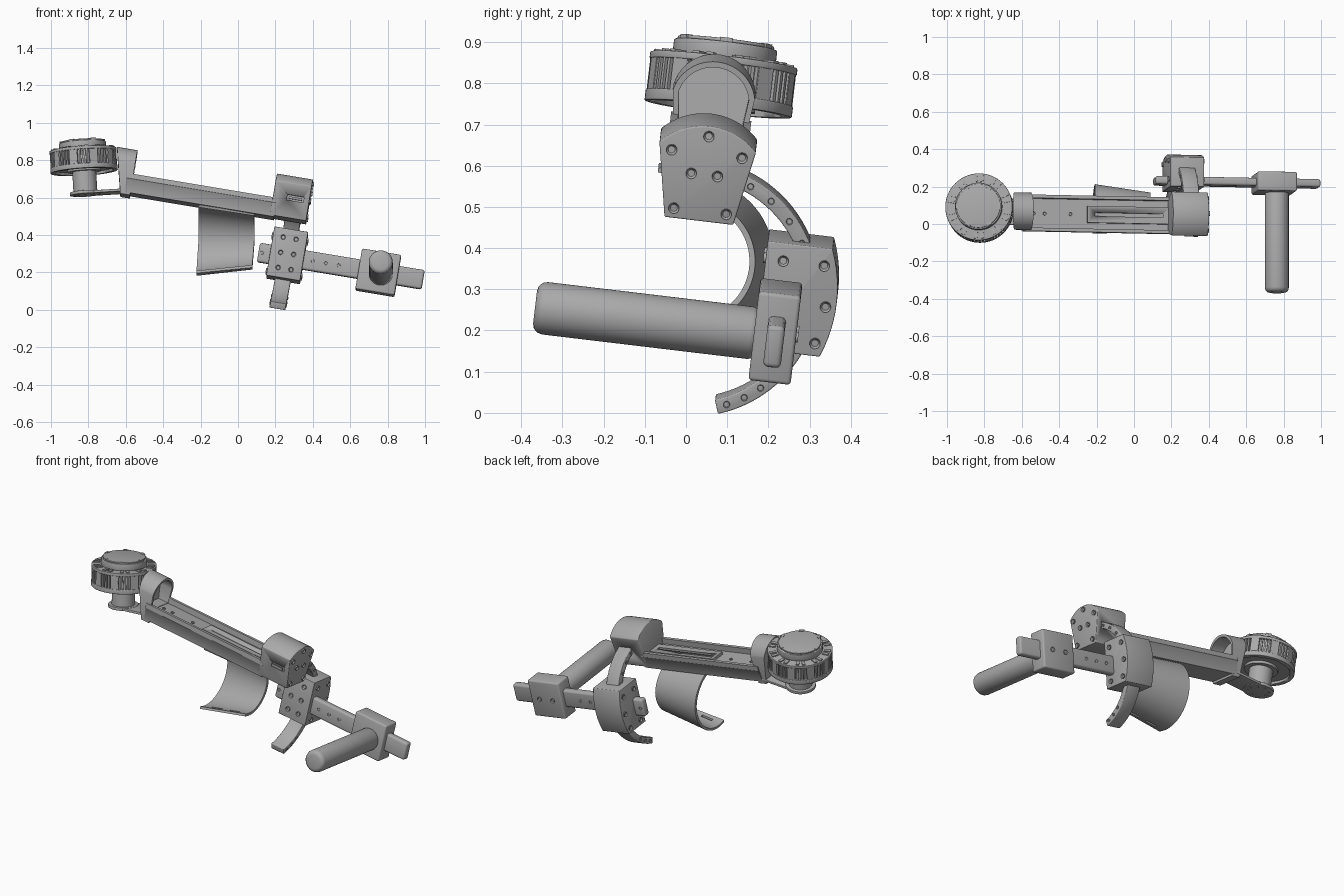
import bpy, bmesh, math
from math import sin, cos, pi, radians
from mathutils import Matrix, Vector

cube = bpy.data.objects.get("Cube")
if cube:
    bpy.data.objects.remove(cube)

grey = bpy.data.materials.new("machine grey")
grey.use_nodes = True
grey.diffuse_color = (0.4, 0.4, 0.4, 1)
grey.node_tree.nodes["Principled BSDF"].inputs["Base Color"].default_value = (0.4, 0.4, 0.4, 1)

# Frames: the whole arm is tilted, the motor leans a little differently
ROLL = Matrix.Rotation(radians(-6.8), 4, 'X')
ARM = Matrix.Translation((0, 0, 0.5)) @ ROLL @ Matrix.Rotation(radians(9.5), 4, 'Y')
MOTOR = Matrix.Translation((-0.826, 0.085, 0.797)) @ ROLL @ Matrix.Rotation(radians(-3.5), 4, 'Y')
WORLD = Matrix()
MID = 0.035  # centre plane of the beam


def apply_mod(ob, kind, **settings):
    mod = ob.modifiers.new(kind.lower(), kind)
    for key, value in settings.items():
        setattr(mod, key, value)
    bpy.context.view_layer.objects.active = ob
    bpy.ops.object.modifier_apply(modifier=mod.name)


def finish(name, bm, frame, bevel=0):
    bmesh.ops.recalc_face_normals(bm, faces=bm.faces)
    mesh = bpy.data.meshes.new(name)
    bm.to_mesh(mesh)
    bm.free()
    mesh.materials.append(grey)
    ob = bpy.data.objects.new(name, mesh)
    bpy.context.collection.objects.link(ob)
    ob.matrix_world = frame
    bpy.ops.object.select_all(action='DESELECT')
    ob.select_set(True)
    bpy.context.view_layer.objects.active = ob
    if bevel:
        apply_mod(ob, 'BEVEL', width=bevel, segments=3, limit_method='ANGLE', angle_limit=radians(40))
    bpy.ops.object.shade_smooth_by_angle(angle=radians(35))
    return ob


def prism(name, pts, a0, a1, frame=ARM, bevel=0, lean=None):
    """Extrude a (y, z) outline along x; lean shifts the a0 end by height."""
    bm = bmesh.new()
    ends = []
    for a in (a0, a1):
        shift = lean if lean and a == a0 else (lambda z: 0)
        ends.append([bm.verts.new((a + shift(z), y, z)) for y, z in pts])
    n = len(pts)
    bm.faces.new(ends[0])
    bm.faces.new(ends[1][::-1])
    for i in range(n):
        j = (i + 1) % n
        bm.faces.new((ends[0][i], ends[0][j], ends[1][j], ends[1][i]))
    return finish(name, bm, frame, bevel)


def box(name, x, y, z, frame=ARM, bevel=0):
    return prism(name, [(y[0], z[0]), (y[1], z[0]), (y[1], z[1]), (y[0], z[1])], *x, frame, bevel)


def cylinder(name, r, centre, depth, axis='Z', frame=ARM, bevel=0, sides=48, socket=0):
    bm = bmesh.new()
    bmesh.ops.create_cone(bm, cap_ends=True, segments=sides, radius1=r, radius2=r, depth=depth)
    if socket:
        top = max(bm.faces, key=lambda f: f.calc_center_median().z)
        bmesh.ops.inset_region(bm, faces=[top], thickness=r * 0.4)
        bmesh.ops.translate(bm, verts=top.verts, vec=(0, 0, -socket))
    turn = Vector((0, 0, 1)).rotation_difference(Vector(axis) if axis != 'Z' else Vector((0, 0, 1)))
    bm.transform(Matrix.Translation(centre) @ turn.to_matrix().to_4x4())
    return finish(name, bm, frame, bevel)


def bolt(name, centre, axis, r=0.013):
    cylinder(name, r, centre, 0.012, axis, sides=18, socket=0.008)


def cut(ob, cutter):
    cutter.hide_render = True
    apply_mod(ob, 'BOOLEAN', operation='DIFFERENCE', object=cutter, solver='EXACT')
    bpy.data.objects.remove(cutter)


def arc(cy, cz, r, start, end, n):
    return [(cy + r * cos(t), cz + r * sin(t))
            for t in (radians(start + (end - start) * i / n) for i in range(n + 1))]


def hood(bottom, low, top, high, crown):
    """Outline that widens upwards and ends in an arched top."""
    rise = crown - high
    r = (top * top + rise * rise) / (2 * rise)
    span = math.degrees(math.asin(min(1, top / r)))
    return [(MID - bottom, low), (MID + bottom, low)] + arc(MID, crown - r, r, 90 - span, 90 + span, 24)


# Beam: open channel with a slotted strip on its floor
prism("beam_channel", [(MID + s * y, z) for s, y, z in (
    (-1, .082, .024), (1, .082, .024), (1, .095, .095), (1, .098, .098), (1, .098, .125), (1, .08, .125),
    (1, .08, .092), (-1, .08, .092), (-1, .08, .125), (-1, .098, .125), (-1, .098, .098), (-1, .095, .095))],
    -0.62, 0.19)
strip = box("slotted_strip", (-.27, .175), (MID - .045, MID + .045), (.085, .108))
cut(strip, box("strip_cutter", (-.23, .14), (MID - .01, MID + .01), (.096, .15)))
for a in (-.36, -.5, -.56):
    bolt("floor_screw", (a, MID, .09), (0, 0, 1), .009)

# Elbow hood at the motor end, hollow towards the beam
shell = prism("end_hood", hood(.08, .012, .1, .185, .265), -.64, -.588,
              lean=lambda z: -.06 * (z - .012) / .25)
cut(shell, prism("hood_cutter", hood(.076, .095, .086, .18, .251), -.635, -.5,
                 lean=lambda z: -.05 * (z - .012) / .25))

# Head block with bolted end face and side slots
head = prism("head_block", hood(.084, .03, .118, .213, .264), .168, .364, bevel=.004)
for s in (-1, 1):
    wall = MID + s * .105
    cut(head, box("slot_cutter", (.243, .333), (wall - .014, wall + .014), (.122, .152)))
    box("slot_tab", (.252, .324), (wall - .008, wall + .004), (.13, .142))
for y, z in ((0, .24), (.086, .197), (-.086, .197), (.032, .145), (-.032, .145), (.064, .055), (-.064, .055)):
    bolt("head_bolt", (.365, MID + y, z), (1, 0, 0))

# Curved rail hanging from the head block
RC = -.147
prism("curved_rail", arc(MID, RC, .312, -71, 78, 40) + arc(MID, RC, .276, 78, -71, 40), .244, .33, bevel=.004)
for deg in (67, 55, 42, 30, -48, -57, -66):
    t = radians(deg)
    for s in (-1, 1):
        bolt("rail_pin", (.287 + s * .041, MID + .294 * cos(t), RC + .294 * sin(t)), (s, 0, 0), .008)

# Slide block running on the rail
prism("slide_block", [(.207, -.264), (.365, -.264)] + arc(MID, -.13, .356, -21, 21, 12) + [(.365, .003), (.207, .003)],
      .197, .38, bevel=.003)
for s in (-1, 1):
    for z in (-.047, -.13, -.213):
        bolt("slide_front_bolt", (.288 + s * .035, .207, z), (0, -1, 0))
    for y, z in ((.25, -.04), (.35, -.04), (.365, -.14), (.35, -.232), (.25, -.232)):
        bolt("slide_side_bolt", (.2885 + s * .0925, y, z), (s, 0, 0))

# Cross bar and handle mount
box("cross_bar", (.135, 1.028), (.231, .274), (-.197, -.093), bevel=.012)
for a in (.155, .43, .5, .57):
    for y, s in ((.231, -1), (.274, 1)):
        bolt("bar_hole", (a, y - s * .004, -.145), (0, s, 0), .009)
box("handle_mount", (.679, .891), (.2, .303), (-.257, -.037), bevel=.009)
for a in (.74, .83):
    bolt("mount_bolt", (a, .302, -.147), (0, 1, 0))
cylinder("handle_grip", .064, (.8, -.06, -.155), .55, (0, 1, 0), bevel=.024)

# Forearm cuff: tapered open shell below the beam
bm = bmesh.new()
rims = []
for x, cy, cz, r in ((-.21, .02, .375, .186), (.088, .015, .368, .146)):
    rims.append([bm.verts.new((x - .012 * (z < cz) * (cz - z) / r, y, z))
                 for y, z in arc(cy, cz, r, 105, -112, 40)])
for i in range(40):
    bm.faces.new((rims[0][i], rims[0][i + 1], rims[1][i + 1], rims[1][i]))
cuff = finish("forearm_cuff", bm, WORLD)
apply_mod(cuff, 'SOLIDIFY', thickness=.014, offset=0)
for x in (-.13, -.01):
    cut(cuff, box("strap_cutter", (x - .035, x + .035), (-.022, -.008), (.1, .3), WORLD))
bpy.ops.object.select_all(action='DESELECT')
cuff.select_set(True)
bpy.context.view_layer.objects.active = cuff
bpy.ops.object.shade_smooth_by_angle(angle=radians(35))


# Motor: vented drum, stepped cap, post and mounting flange
def motor_part(name, r, z0, z1, bevel=0, sides=64):
    return cylinder(name, r, (0, 0, (z0 + z1) / 2), z1 - z0, frame=MOTOR, bevel=bevel, sides=sides)


lower = motor_part("drum_lower_rim", .18, -.06, -.033, .003)
cut(lower, motor_part("rim_cutter", .155, -.07, -.045))
motor_part("drum_core", .163, -.045, .045)
motor_part("drum_upper_rim", .18, .043, .06, .003)
motor_part("cap_base", .126, .058, .098, .004)
motor_part("cap_lid", .118, .097, .106, .003)
motor_part("post", .064, -.17, -.04)
motor_part("post_collar", .09, -.06, -.045)
motor_part("flange", .083, -.185, -.168, .002)


def around(name, count, r, size, z, skip=0):
    """Blocks spread round the motor axis, leaving out every skip-th one."""
    bm = bmesh.new()
    for i in range(count):
        if skip and i % skip == 0:
            continue
        place = Matrix.Rotation(2 * pi * i / count, 4, 'Z') @ Matrix.Translation((r, 0, z))
        bmesh.ops.create_cube(bm, size=1, matrix=place @ Matrix.Diagonal((*size, 1)))
    return finish(name, bm, MOTOR)


around("drum_fins", 60, .168, (.02, .009, .08), .005)
around("drum_panels", 10, .167, (.022, .042, .08), .005)
around("rim_pads", 30, .153, (.036, .018, .008), .062, 3)
around("cap_notches", 6, .113, (.016, .03, .012), .102)
around("flange_screws", 8, .055, (.01, .01, .004), -.186)

# Arm joining the flange to the hood
box("flange_arm", (0, .24), (-.07, .07), (-.184, -.17), MOTOR, .002)
